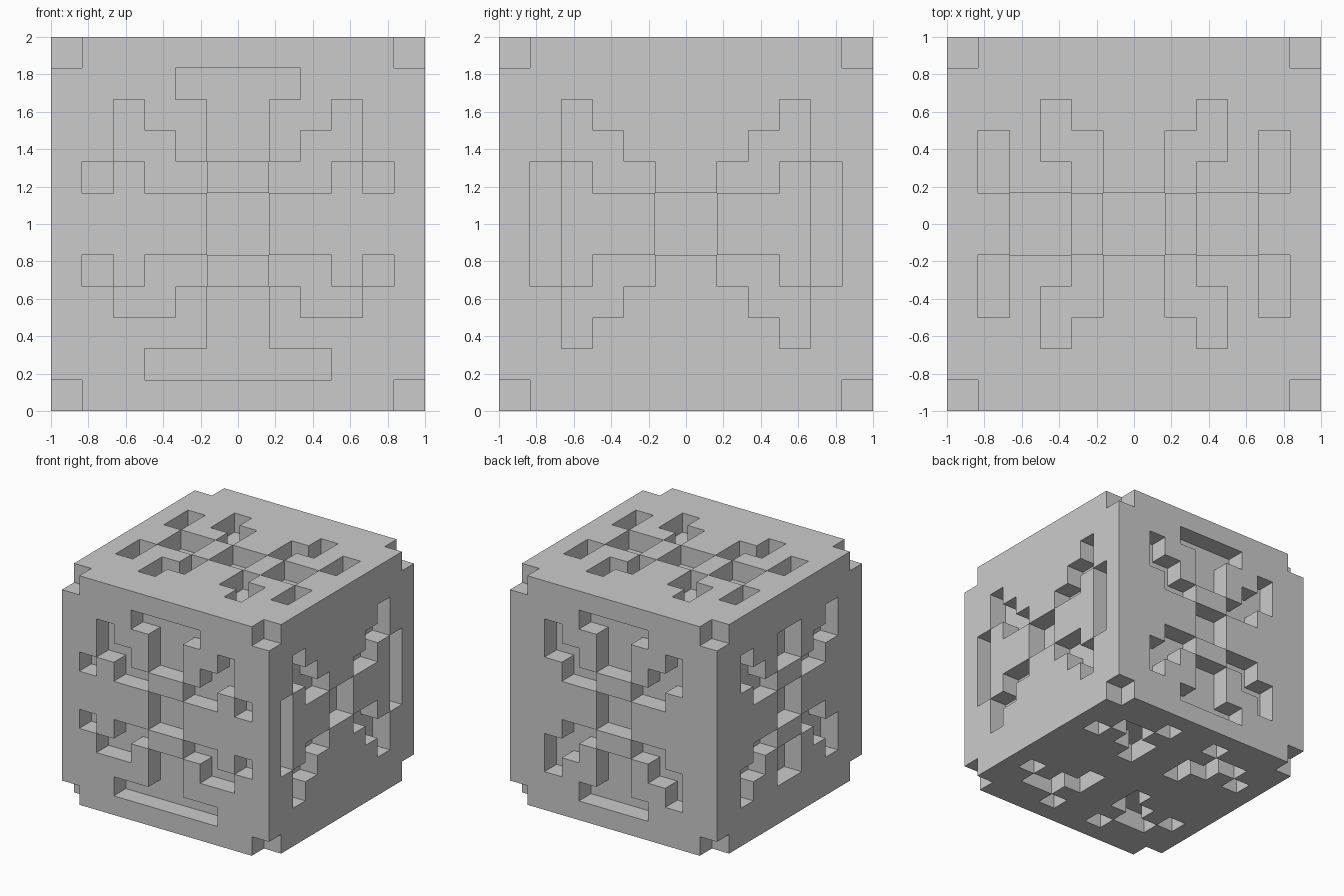
import bpy
import bmesh
from itertools import product
from mathutils import Vector

default = bpy.data.objects.get("Cube")
if default:
    bpy.data.objects.remove(default, do_unlink=True)

HALF = 6
CELL = 1 / HALF
span = range(-HALF, HALF)
filled = set(product(span, repeat=3))

# Notched corners
filled -= set(product((-HALF, HALF - 1), repeat=3))


def mirrored(i, sign):
    return i if sign > 0 else -1 - i


def engrave(axis, side, rects, v_signs=(1, -1)):
    """Cut one-cell-deep rectangles (u0, u1, v0, v1), mirrored across the face."""
    for u0, u1, v0, v1 in rects:
        for u, v in product(range(u0, u1), range(v0, v1)):
            for su, sv in product((1, -1), v_signs):
                cell = [mirrored(u, su), mirrored(v, sv)]
                cell.insert(axis, mirrored(HALF - 1, side))
                filled.discard(tuple(cell))


# Shared groove motifs
centre = [(0, 1, 0, 1)]
stairs = [(3, 4, 2, 4), (2, 3, 1, 3), (1, 2, 1, 2)]
column = [(0, 1, 2, 4)]
short_bar = [(0, 2, 4, 5)]
long_bar = [(0, 3, 4, 5)]
dot = [(4, 5, 1, 2)]
low_stairs = [(3, 4, 2, 3)] + stairs[1:]

# Front, upper and lower halves
engrave(1, -1, centre)
engrave(1, -1, stairs + dot + column + short_bar, (1,))
engrave(1, -1, low_stairs + dot + column + long_bar, (-1,))
# Back
engrave(1, 1, centre + stairs + column + short_bar)
# Right and left sides
engrave(0, 1, centre + stairs + [(4, 5, 0, 2)])
engrave(0, -1, centre + stairs + column)
# Top
engrave(2, 1, centre + [(4, 5, 1, 3), (2, 4, 0, 1), (2, 3, 2, 4), (1, 2, 1, 3)])
# Bottom
engrave(2, -1, [(4, 5, 2, 3), (1, 2, 4, 5), (2, 4, 3, 4), (1, 3, 2, 3), (1, 2, 1, 2)])

# Skin of the carved block
bm = bmesh.new()
verts = {}


def corner(p):
    if p not in verts:
        verts[p] = bm.verts.new((Vector(p) + Vector((0, 0, HALF))) * CELL)
    return verts[p]


for cell in filled:
    for axis, side in product(range(3), (0, 1)):
        beside = list(cell)
        beside[axis] += 1 if side else -1
        if tuple(beside) in filled:
            continue
        loop = []
        for du, dv in ((0, 0), (1, 0), (1, 1), (0, 1)):
            p = list(cell)
            p[axis] += side
            p[(axis + 1) % 3] += du
            p[(axis + 2) % 3] += dv
            loop.append(corner(tuple(p)))
        bm.faces.new(loop if side else loop[::-1])

mesh = bpy.data.meshes.new("carved_block")
bm.to_mesh(mesh)
bm.free()
block = bpy.data.objects.new("carved_block", mesh)
bpy.context.scene.collection.objects.link(block)
